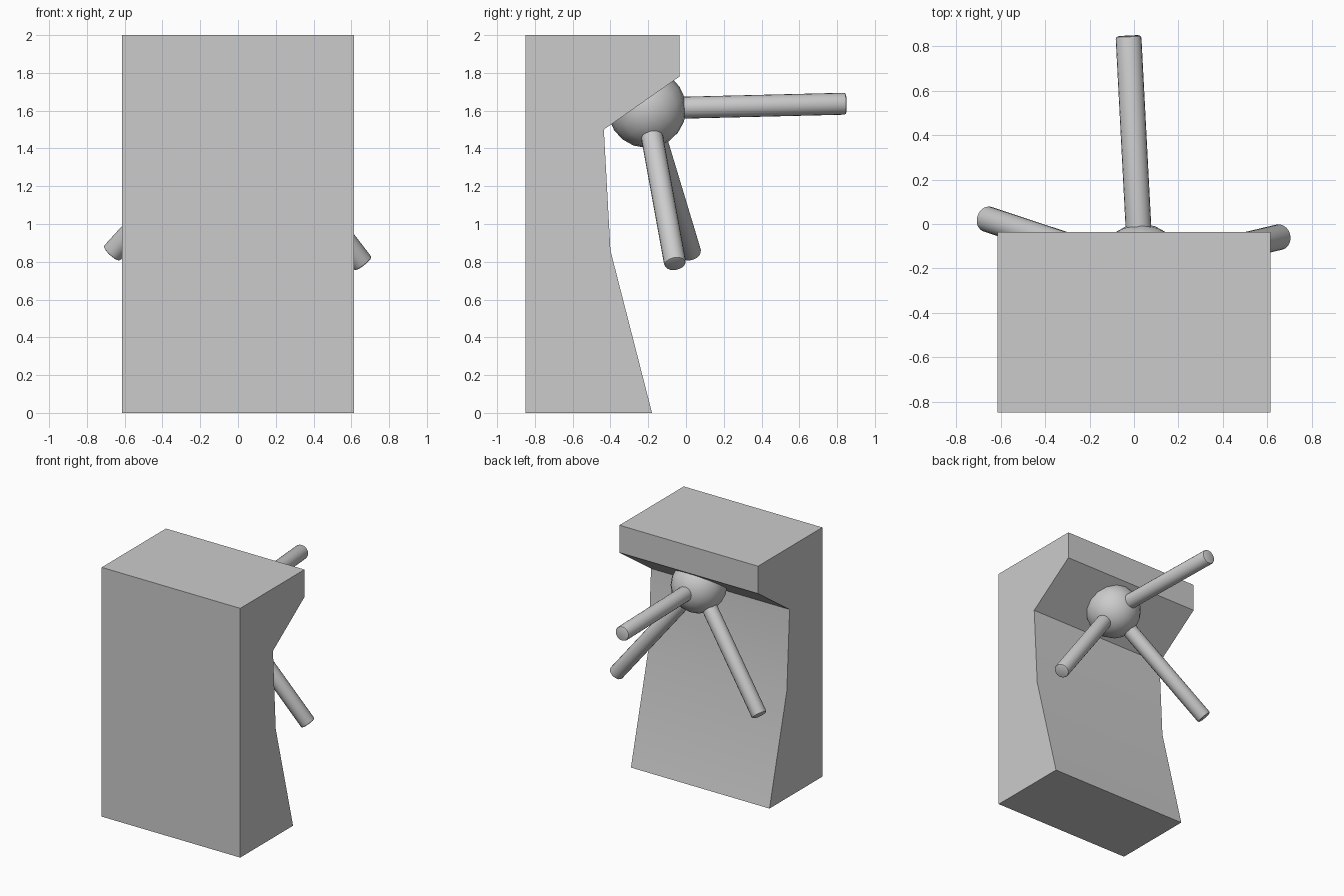
import bpy, bmesh, math
from mathutils import Vector, Matrix

if "Cube" in bpy.data.objects:
    bpy.data.objects.remove(bpy.data.objects["Cube"])

HUB = Vector((0.03, -0.207, 1.611))


def add_object(name, bm):
    bmesh.ops.recalc_face_normals(bm, faces=bm.faces)
    mesh = bpy.data.meshes.new(name)
    bm.to_mesh(mesh)
    bm.free()
    obj = bpy.data.objects.new(name, mesh)
    bpy.context.collection.objects.link(obj)
    bpy.ops.object.select_all(action='DESELECT')
    obj.select_set(True)
    bpy.context.view_layer.objects.active = obj
    bpy.ops.object.shade_smooth_by_angle(angle=math.radians(30))
    return obj


# Cabinet body: side profile (y, z) extruded across x
profile = [(-0.85, 0), (-0.18, 0), (-0.40, 0.86), (-0.435, 1.50),
           (-0.035, 1.78), (-0.035, 2), (-0.85, 2)]
bm = bmesh.new()
face = bm.faces.new([bm.verts.new((-0.615, y, z)) for y, z in profile])
side = bmesh.ops.extrude_face_region(bm, geom=[face])
bmesh.ops.translate(bm, vec=(1.23, 0, 0),
                    verts=[v for v in side['geom'] if isinstance(v, bmesh.types.BMVert)])
add_object("cabinet_body", bm)

# Round hub tucked under the overhang
bm = bmesh.new()
bmesh.ops.create_uvsphere(bm, u_segments=16, v_segments=10, radius=0.208)
bmesh.ops.rotate(bm, verts=bm.verts, matrix=Matrix.Rotation(math.radians(34), 3, 'X'))
hub = add_object("turnstile_hub", bm)
hub.location = HUB


def add_arm(name, tip):
    """Round bar from inside the hub to its tip, with a bevelled end."""
    axis = Vector(tip) - HUB
    start, length, radius = 0.17, axis.length, 0.058
    bm = bmesh.new()
    bmesh.ops.create_cone(bm, cap_ends=True, segments=20, radius1=radius, radius2=radius,
                          depth=length - start,
                          matrix=Matrix.Translation((0, 0, (length + start) / 2)))
    rim = [e for e in bm.edges if all(v.co.z > length - 0.001 for v in e.verts)]
    bmesh.ops.bevel(bm, geom=rim, offset=0.012, segments=2, profile=0.5, affect='EDGES')
    bm.transform(axis.to_track_quat('Z', 'Y').to_matrix().to_4x4())
    arm = add_object(name, bm)
    arm.location = HUB


# Three turnstile arms
add_arm("barrier_arm", (-0.025, 0.848, 1.637))
add_arm("lower_right_arm", (0.664, -0.057, 0.787))
add_arm("lower_left_arm", (-0.67, 0.025, 0.842))
